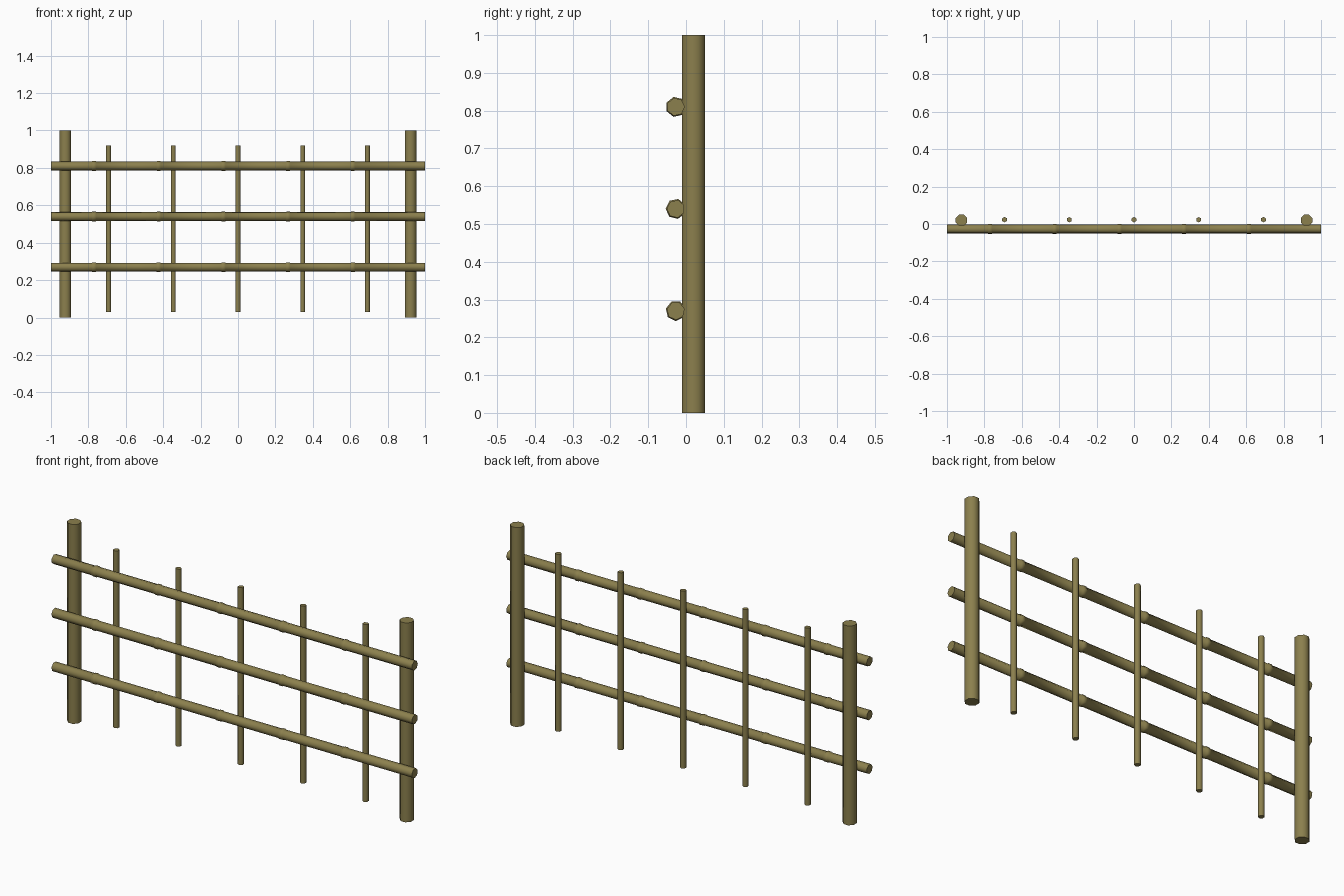
import bpy
import bmesh
import math
from mathutils import Matrix

cube = bpy.data.objects.get("Cube")
if cube:
    bpy.data.objects.remove(cube, do_unlink=True)

bamboo = bpy.data.materials.new("bamboo")
bamboo.use_nodes = True
colour = (0.26, 0.215, 0.075, 1)
bamboo.diffuse_color = colour
bamboo.node_tree.nodes["Principled BSDF"].inputs["Base Color"].default_value = colour


def pole(name, profile, sides, location, turn=0.0, lying=False):
    """Closed round pole from (radius, height) steps along its axis."""
    bm = bmesh.new()
    rings = []
    for radius, height in profile:
        angles = [turn + math.tau * i / sides for i in range(sides)]
        rings.append([bm.verts.new((radius * math.cos(a), radius * math.sin(a), height))
                      for a in angles])
    for low, high in zip(rings, rings[1:]):
        for i in range(sides):
            j = (i + 1) % sides
            bm.faces.new((low[i], low[j], high[j], high[i]))
    bm.faces.new(rings[0][::-1])
    bm.faces.new(rings[-1])
    if lying:
        bm.transform(Matrix.Rotation(math.pi / 2, 4, "Y"))
    mesh = bpy.data.meshes.new(name)
    bm.to_mesh(mesh)
    bm.free()
    mesh.materials.append(bamboo)
    obj = bpy.data.objects.new(name, mesh)
    obj.location = location
    bpy.context.collection.objects.link(obj)
    bpy.ops.object.select_all(action="DESELECT")
    obj.select_set(True)
    bpy.context.view_layer.objects.active = obj
    bpy.ops.object.shade_smooth_by_angle(angle=math.radians(65))
    return obj


# Thick end posts
for side, x in (("right", -0.923), ("left", 0.923)):
    pole(f"{side}_post", [(0.033, 0), (0.033, 1)], 8, (x, 0.02, 0), turn=math.pi / 8)

# Thin uprights between the posts
for i in range(5):
    pole(f"upright_{i + 1}", [(0.0145, 0.03), (0.0145, 0.92)], 6,
         ((i - 2) * 0.346, 0.023, 0), turn=math.pi / 6)

# Horizontal rails with raised bamboo joints
rail_profile = [(0.024, -1)]
for i in range(5):
    joint = -0.77 + i * 0.346
    rail_profile += [(0.024, joint - 0.012), (0.027, joint - 0.009),
                     (0.027, joint + 0.009), (0.024, joint + 0.012)]
rail_profile.append((0.024, 1))

for name, z, turn in (("lower", 0.27, 0), ("middle", 0.54, 0.2), ("upper", 0.81, math.pi / 2)):
    pole(f"{name}_rail", rail_profile, 7, (0, -0.027, z), turn=turn, lying=True)
